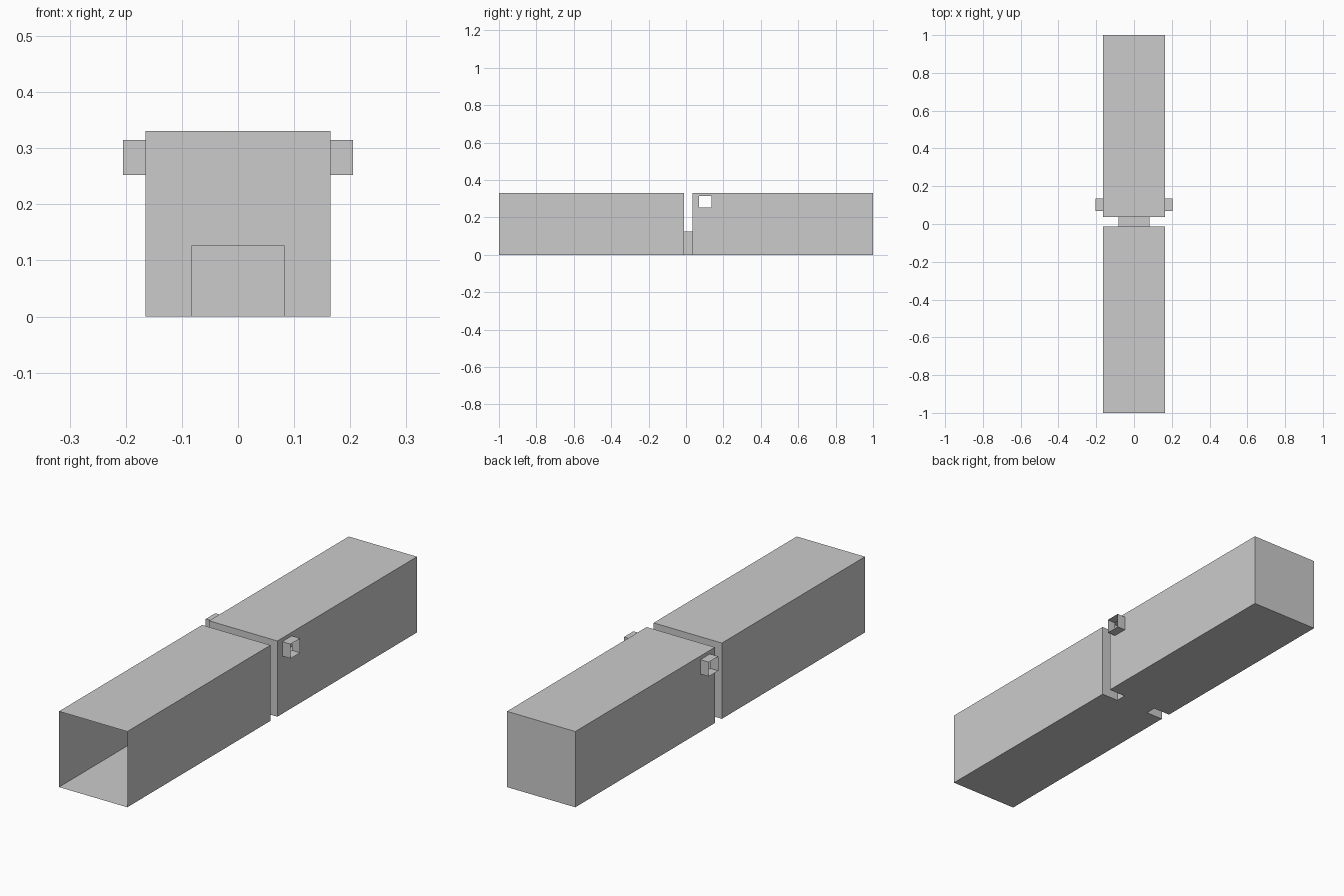
import bpy, bmesh

if "Cube" in bpy.data.objects:
    bpy.data.objects.remove(bpy.data.objects["Cube"])

W, H = 0.165, 0.331          # main section half width, height
PW, PH = 0.083, 0.126        # passage half width, height
Y0, Y1 = -0.012, 0.036       # gap between the sections
PORT = (0.07, 0.136, 0.252, 0.315)   # port y range, z range
PORT_X = 0.205


def ring_y(y, w, h):
    # upright rectangle across the length: floor edge comes first
    return [(-w, y, 0), (w, y, 0), (w, y, h), (-w, y, h)]


def ring_x(x, y0, y1, z0, z1):
    return [(x, y0, z0), (x, y1, z0), (x, y1, z1), (x, y0, z1)]


def skin(bm, rings, skip=()):
    # quads between consecutive four-point rings; skip holds (step, side)
    rows = [[bm.verts.new(p) for p in r] for r in rings]
    for i in range(len(rows) - 1):
        for k in range(4):
            if (i, k) not in skip:
                n = (k + 1) % 4
                bm.faces.new((rows[i][k], rows[i][n], rows[i + 1][n], rows[i + 1][k]))
    return rows


def finish(bm, name):
    bmesh.ops.remove_doubles(bm, verts=bm.verts, dist=1e-5)
    bmesh.ops.recalc_face_normals(bm, faces=bm.faces)
    me = bpy.data.meshes.new(name)
    bm.to_mesh(me)
    bm.free()
    bpy.context.collection.objects.link(bpy.data.objects.new(name, me))


# front section: open front, inner end wall with a doorway reaching the floor
bm = bmesh.new()
skin(bm, [ring_y(-1, W, H), ring_y(Y0, W, H), ring_y(Y0, PW, PH)], {(1, 0)})
finish(bm, "front_section")

# low passage joining the two sections
bm = bmesh.new()
skin(bm, [ring_y(Y0, PW, PH), ring_y(Y1, PW, PH)])
finish(bm, "passage")

# rear section: doorway wall, closed far end, side walls with port openings
bm = bmesh.new()
rows = skin(bm, [ring_y(Y1, PW, PH), ring_y(Y1, W, H), ring_y(1, W, H)],
            {(0, 0), (1, 1), (1, 3)})
bm.faces.new(rows[-1])
for s in (-1, 1):
    skin(bm, [ring_x(s * W, Y1, 1, 0, H), ring_x(s * W, *PORT)])
finish(bm, "rear_section")

# square open ports sticking out on both sides
for s, name in ((-1, "left_port"), (1, "right_port")):
    bm = bmesh.new()
    skin(bm, [ring_x(s * W, *PORT), ring_x(s * PORT_X, *PORT)])
    finish(bm, name)
